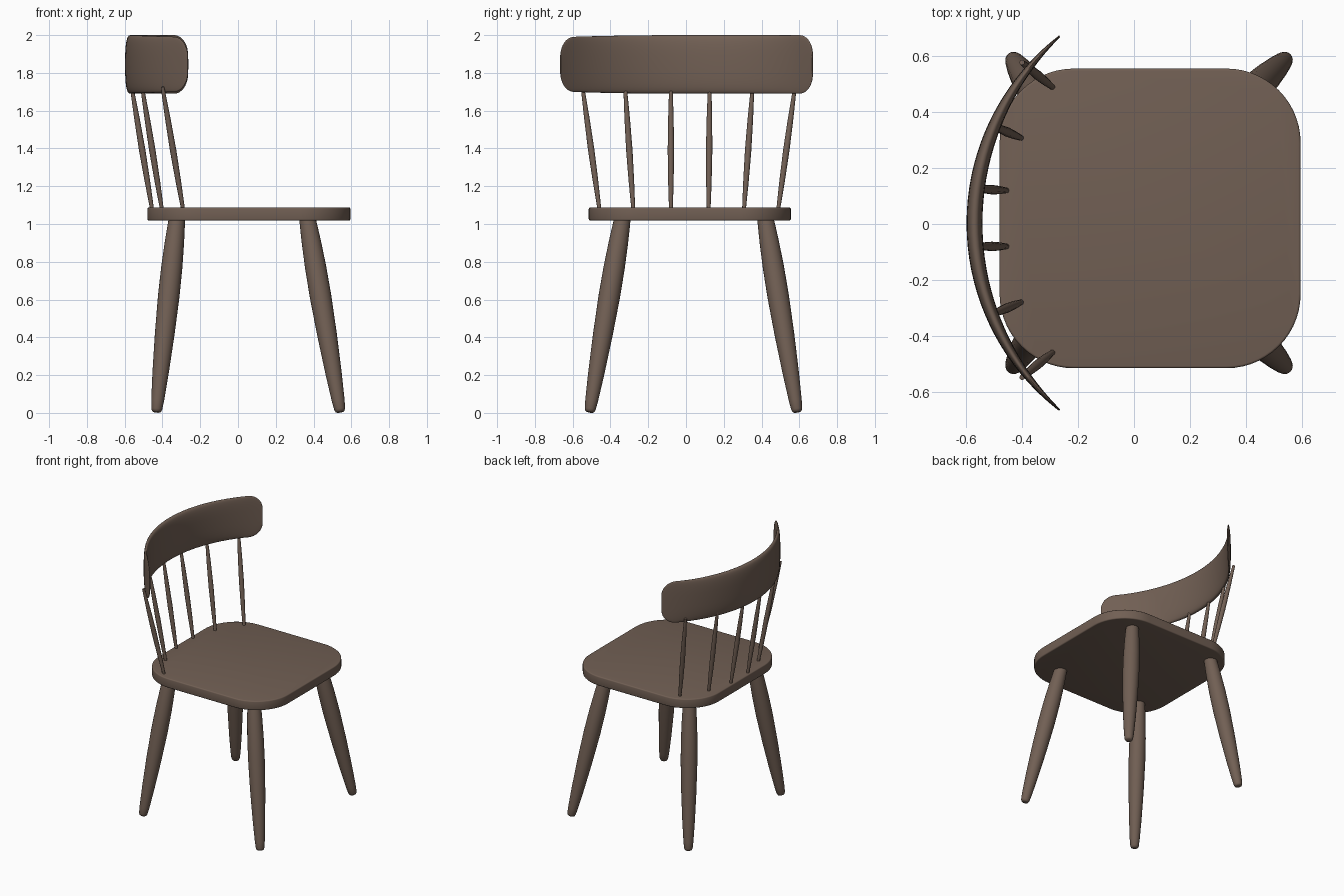
import bpy, bmesh, math
from mathutils import Vector

if "Cube" in bpy.data.objects:
    bpy.data.objects.remove(bpy.data.objects["Cube"])


def finish(name, bm, angle=40):
    bmesh.ops.recalc_face_normals(bm, faces=bm.faces)
    me = bpy.data.meshes.new(name)
    bm.to_mesh(me)
    bm.free()
    ob = bpy.data.objects.new(name, me)
    bpy.context.collection.objects.link(ob)
    me.materials.append(wood)
    bpy.ops.object.select_all(action='DESELECT')
    ob.select_set(True)
    bpy.context.view_layer.objects.active = ob
    bpy.ops.object.shade_smooth_by_angle(angle=math.radians(angle))
    return ob


def loft(bm, rings):
    # skin a list of closed point rings and cap both ends
    vr = [[bm.verts.new(p) for p in r] for r in rings]
    n = len(vr[0])
    for a, b in zip(vr, vr[1:]):
        for i in range(n):
            j = (i + 1) % n
            bm.faces.new((a[i], a[j], b[j], b[i]))
    bm.faces.new(vr[0])
    bm.faces.new(vr[-1])


def turned(name, foot, head, profile, sides=24):
    # lathe-turned rod between two points; profile = (fraction, radius)
    foot, head = Vector(foot), Vector(head)
    axis = head - foot
    q = axis.to_track_quat('Z', 'Y')
    rings = []
    for t, r in profile:
        c = foot + axis * t
        rings.append([c + q @ Vector((r * math.cos(a), r * math.sin(a), 0))
                      for a in (2 * math.pi * k / sides for k in range(sides))])
    bm = bmesh.new()
    loft(bm, rings)
    return finish(name, bm)


wood = bpy.data.materials.new("brown_wood")
wood.diffuse_color = (0.165, 0.115, 0.088, 1)
wood.use_nodes = True
wood.node_tree.nodes["Principled BSDF"].inputs["Base Color"].default_value = wood.diffuse_color

# seat: rounded slab
bm = bmesh.new()
bmesh.ops.create_cube(bm, size=1)
for v in bm.verts:
    v.co = Vector((0.0575 + v.co.x * 1.075, 0.02 + v.co.y * 1.07, 1.053 + v.co.z * 0.07))
upright = [e for e in bm.edges if abs(e.verts[0].co.z - e.verts[1].co.z) > 0.01]
bmesh.ops.bevel(bm, geom=upright, offset=0.265, segments=14, profile=0.5, affect='EDGES')
rim = [e for e in bm.edges if abs(e.verts[0].co.z - e.verts[1].co.z) < 0.001]
bmesh.ops.bevel(bm, geom=rim, offset=0.008, segments=3, profile=0.5, affect='EDGES')
finish("seat", bm)

# legs: splayed, swelling in the upper half, rounded feet
leg_profile = [(0, 0.017), (0.004, 0.024), (0.015, 0.029), (0.06, 0.034), (0.2, 0.043),
               (0.4, 0.052), (0.6, 0.057), (0.75, 0.056), (0.88, 0.051), (0.96, 0.046), (1, 0.043)]
for side, (fx, hx) in (("left", (-0.432, -0.323)), ("right", (0.541, 0.367))):
    for end, (fy, hy) in (("front", (-0.51, -0.336)), ("back", (0.589, 0.42))):
        turned(f"{end}_{side}_leg", (fx, fy, 0.004), (hx, hy, 1.03), leg_profile)

# spindles: (base x, base y, top x, top y) at z 1.09 and 1.69
spindles = [(-0.293, -0.46, -0.394, -0.543), (-0.405, -0.28, -0.502, -0.32),
            (-0.457, -0.08, -0.557, -0.08), (-0.457, 0.12, -0.557, 0.125),
            (-0.405, 0.308, -0.502, 0.35), (-0.293, 0.49, -0.394, 0.572)]
spindle_profile = [(0, 0.009), (0.08, 0.011), (0.25, 0.0145), (0.5, 0.017),
                   (0.75, 0.0145), (0.92, 0.011), (1, 0.009)]
for i, (bx, by, tx, ty) in enumerate(spindles):
    b, t = Vector((bx, by, 1.09)), Vector((tx, ty, 1.69))
    d = t - b
    turned(f"spindle_{i + 1}", b - d * 0.06, t + d * 0.06, spindle_profile, 16)

# back rail: curved, lens-like section thinning toward rounded ends
R, half, corner, full = 0.845, math.radians(52.5), 0.10, 0.155
rings = []
steps = [math.sin(math.pi / 2 * (-1 + 2 * k / 56)) for k in range(57)]
for s in steps:
    a = s * half
    dist = (1 - abs(s)) * half * R
    h = full - (0.012 * s * s if s < 0 else 0)
    if dist < corner:
        h -= corner - math.sqrt(corner ** 2 - (corner - dist) ** 2)
    t = 0.5 * 0.057 * (1 - 0.88 * s * s)
    n = Vector((-math.cos(a), math.sin(a), 0))
    c = Vector((0.247, 0.003, 1.845)) + n * (R - t)
    ring = []
    for k in range(32):
        u = 2 * math.pi * k / 32
        cu, su = math.cos(u), math.sin(u)
        ring.append(c + n * (t * math.copysign(abs(cu) ** 0.75, cu))
                    + Vector((0, 0, h * math.copysign(abs(su) ** 0.75, su))))
    rings.append(ring)
bm = bmesh.new()
loft(bm, rings)
finish("back_rail", bm, 60)
